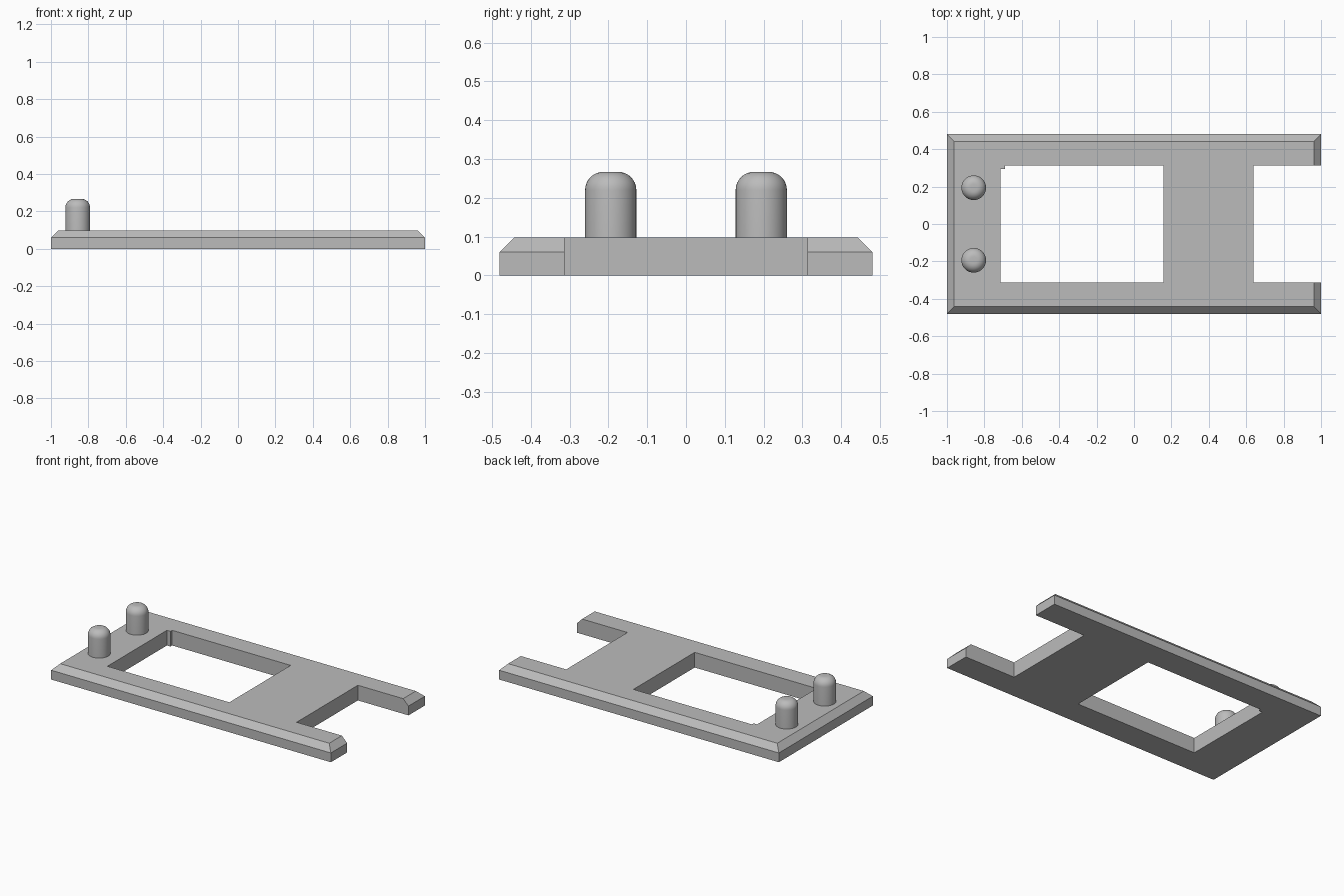
import bpy, bmesh, math

cube = bpy.data.objects.get("Cube")
if cube:
    bpy.data.objects.remove(cube, do_unlink=True)

grey = bpy.data.materials.new("plain grey")
grey.use_nodes = True
colour = (0.5, 0.5, 0.5, 1)
grey.diffuse_color = colour
grey.node_tree.nodes["Principled BSDF"].inputs["Base Color"].default_value = colour


def finish(bm, name):
    bmesh.ops.recalc_face_normals(bm, faces=bm.faces)
    mesh = bpy.data.meshes.new(name)
    bm.to_mesh(mesh)
    bm.free()
    mesh.materials.append(grey)
    obj = bpy.data.objects.new(name, mesh)
    bpy.context.collection.objects.link(obj)
    return obj


def prism(name, outline, z0, z1, chamfer=0):
    """Extrude an outline upwards, optionally chamfering its top rim."""
    bm = bmesh.new()
    base = bm.faces.new([bm.verts.new((x, y, z0)) for x, y in outline])
    top = bmesh.ops.extrude_face_region(bm, geom=[base], use_keep_orig=True)["geom"]
    for v in top:
        if isinstance(v, bmesh.types.BMVert):
            v.co.z = z1
    if chamfer:
        rim = [e for e in bm.edges if all(v.co.z == e.verts[0].co.z and v.co.z > z0 for v in e.verts)]
        bmesh.ops.bevel(bm, geom=rim, offset=chamfer, segments=1, affect="EDGES")
    return finish(bm, name)


def rect(x0, x1, y0, y1):
    return [(x0, y0), (x1, y0), (x1, y1), (x0, y1)]


# Base plate with a chamfered top rim
HALF_W, THICK, WIN = 0.48, 0.098, 0.313
plate = prism("base_plate", rect(-1, 1, -HALF_W, HALF_W), 0, THICK, 0.038)

# Window with a small square step left in one corner, and the open end slot
window = [(-0.715, -WIN), (0.157, -WIN), (0.157, WIN),
          (-0.69, WIN), (-0.69, 0.295), (-0.715, 0.295)]
cutters = [prism("window_cutter", window, -0.1, 0.3),
           prism("slot_cutter", rect(0.638, 1.2, -WIN, WIN), -0.1, 0.3)]
for cutter in cutters:
    mod = plate.modifiers.new(cutter.name, "BOOLEAN")
    mod.operation = "DIFFERENCE"
    mod.solver = "EXACT"
    mod.object = cutter
    cutter.hide_render = True
    bpy.context.view_layer.objects.active = plate
    bpy.ops.object.modifier_apply(modifier=mod.name)
    bpy.data.objects.remove(cutter, do_unlink=True)


# Round-topped pegs
def peg(name, x, y, radius=0.066, top=0.267, fillet=0.047, steps=8):
    profile = [(radius, THICK - 0.01)]
    for i in range(steps + 1):
        a = math.pi / 2 * i / steps
        profile.append((radius - fillet + fillet * math.cos(a),
                        top - fillet + fillet * math.sin(a)))
    profile.append((0, top))
    bm = bmesh.new()
    verts = [bm.verts.new((r, 0, z)) for r, z in profile]
    edges = [bm.edges.new(pair) for pair in zip(verts, verts[1:])]
    bmesh.ops.spin(bm, geom=verts + edges, cent=(0, 0, 0), axis=(0, 0, 1),
                   angle=math.tau, steps=40)
    bmesh.ops.remove_doubles(bm, verts=bm.verts, dist=0.0001)
    obj = finish(bm, name)
    obj.location = (x, y, 0)
    bpy.ops.object.select_all(action="DESELECT")
    obj.select_set(True)
    bpy.context.view_layer.objects.active = obj
    bpy.ops.object.shade_smooth_by_angle(angle=math.radians(40))


for side, y in (("front", -0.194), ("back", 0.194)):
    peg(side + "_peg", -0.857, y)
